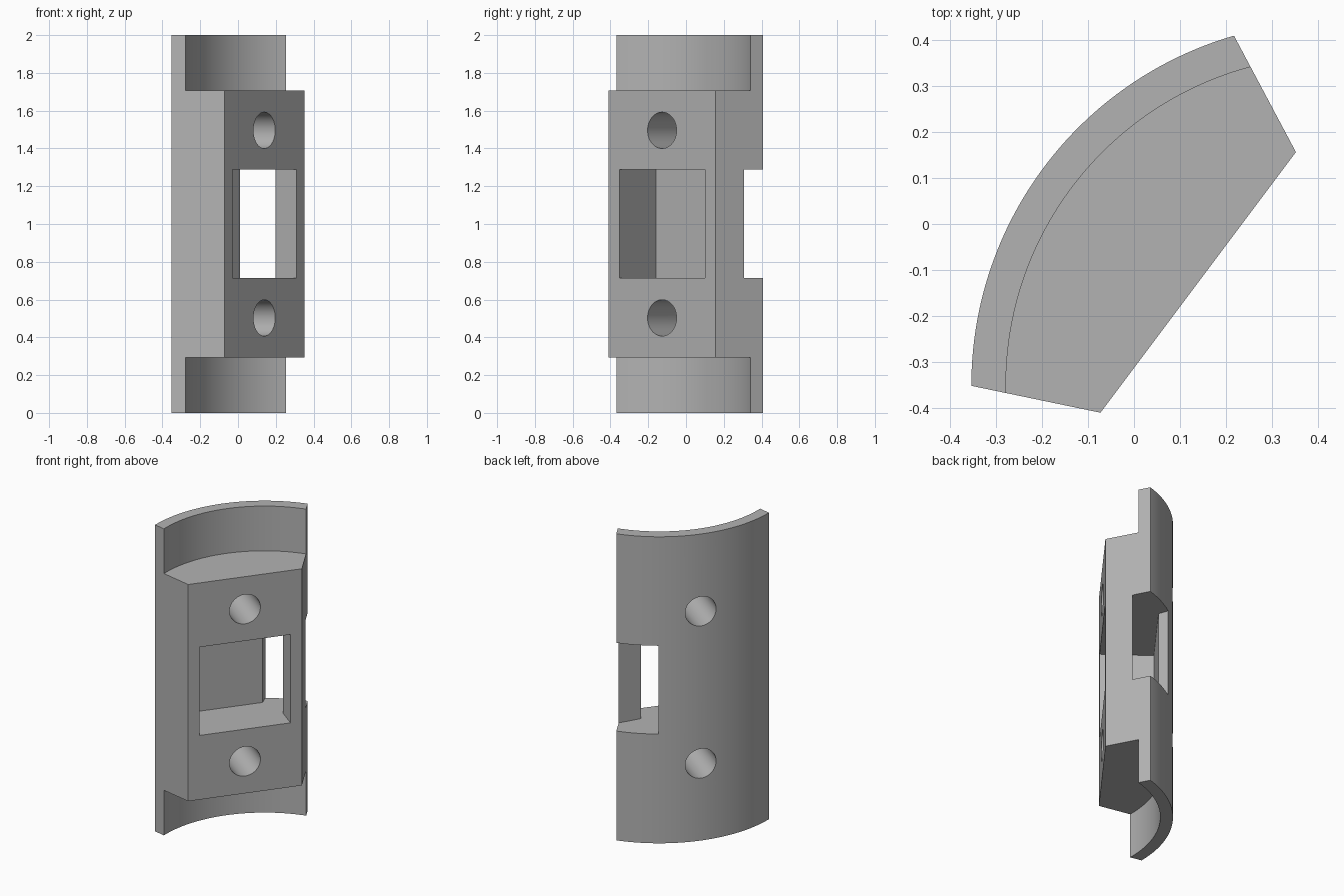
import bpy, bmesh, math
from mathutils import Matrix, Vector

if "Cube" in bpy.data.objects:
    bpy.data.objects.remove(bpy.data.objects["Cube"])

# Local plan frame: arc centre, u along the flat face, n outward to the curved back
CX, CY = 0.437, -0.350
UX, UY = 0.6, 0.8
R_OUT, R_IN = 0.79, 0.715


def place(u, n, z):
    return Vector((CX + UX * u - UY * n, CY + UY * u + UX * n, z))


def arc(r, half_u, steps):
    a = math.asin(half_u / r)
    angles = [a - 2 * a * i / steps for i in range(steps + 1)]
    return [(r * math.sin(t), r * math.cos(t)) for t in angles]


def finish(name, bm):
    bmesh.ops.recalc_face_normals(bm, faces=bm.faces[:])
    mesh = bpy.data.meshes.new(name)
    bm.to_mesh(mesh)
    bm.free()
    obj = bpy.data.objects.new(name, mesh)
    bpy.context.collection.objects.link(obj)
    return obj


def prism(name, profile, z0, z1):
    bm = bmesh.new()
    face = bm.faces.new([bm.verts.new(place(u, n, z0)) for u, n in profile])
    ext = bmesh.ops.extrude_face_region(bm, geom=[face])
    verts = [g for g in ext["geom"] if isinstance(g, bmesh.types.BMVert)]
    bmesh.ops.translate(bm, verts=verts, vec=(0, 0, z1 - z0))
    return finish(name, bm)


def bore(name, z, radius):
    bm = bmesh.new()
    turn = Vector((-UY, UX, 0)).to_track_quat('Z', 'Y').to_matrix().to_4x4()
    bmesh.ops.create_cone(bm, cap_ends=True, segments=48, radius1=radius,
                          radius2=radius, depth=1.0,
                          matrix=Matrix.Translation(place(0, 0.6, z)) @ turn)
    return finish(name, bm)


# Curved back, slanted sides and flat front
body = prism("curved_mount", arc(R_OUT, 0.475, 64) + [(-0.3535, 0.372), (0.3535, 0.372)], 0, 2)

# Thin curved lips at both ends
lip = arc(R_IN, 0.506, 64) + [(-0.6, 0.2), (0.6, 0.2)]
# Pocket from the flat face, opening to a notch in the side edge
pocket = [(-0.283, 0.3), (-0.283, 0.6945), (0.215, 0.6945), (0.25, 0.75),
          (0.30, 0.83), (0.6, 0.83), (0.6, 0.549), (0.283, 0.511), (0.283, 0.3)]
cutters = [
    prism("lower_lip_cutter", lip, -0.2, 0.294),
    prism("upper_lip_cutter", lip, 1.708, 2.2),
    prism("pocket_cutter", pocket, 0.713, 1.289),
    bore("lower_hole_cutter", 0.503, 0.096),
    bore("upper_hole_cutter", 1.496, 0.096),
]
bpy.context.view_layer.objects.active = body
body.select_set(True)
for c in cutters:
    mod = body.modifiers.new(c.name, 'BOOLEAN')
    mod.operation = 'DIFFERENCE'
    mod.solver = 'EXACT'
    mod.object = c
    bpy.ops.object.modifier_apply(modifier=mod.name)
    bpy.data.objects.remove(c)

# Single grey finish
grey = bpy.data.materials.new("grey")
grey.diffuse_color = (0.45, 0.45, 0.45, 1)
grey.use_nodes = True
grey.node_tree.nodes["Principled BSDF"].inputs["Base Color"].default_value = grey.diffuse_color
body.data.materials.clear()
body.data.materials.append(grey)
bpy.ops.object.shade_smooth_by_angle(angle=math.radians(20))
